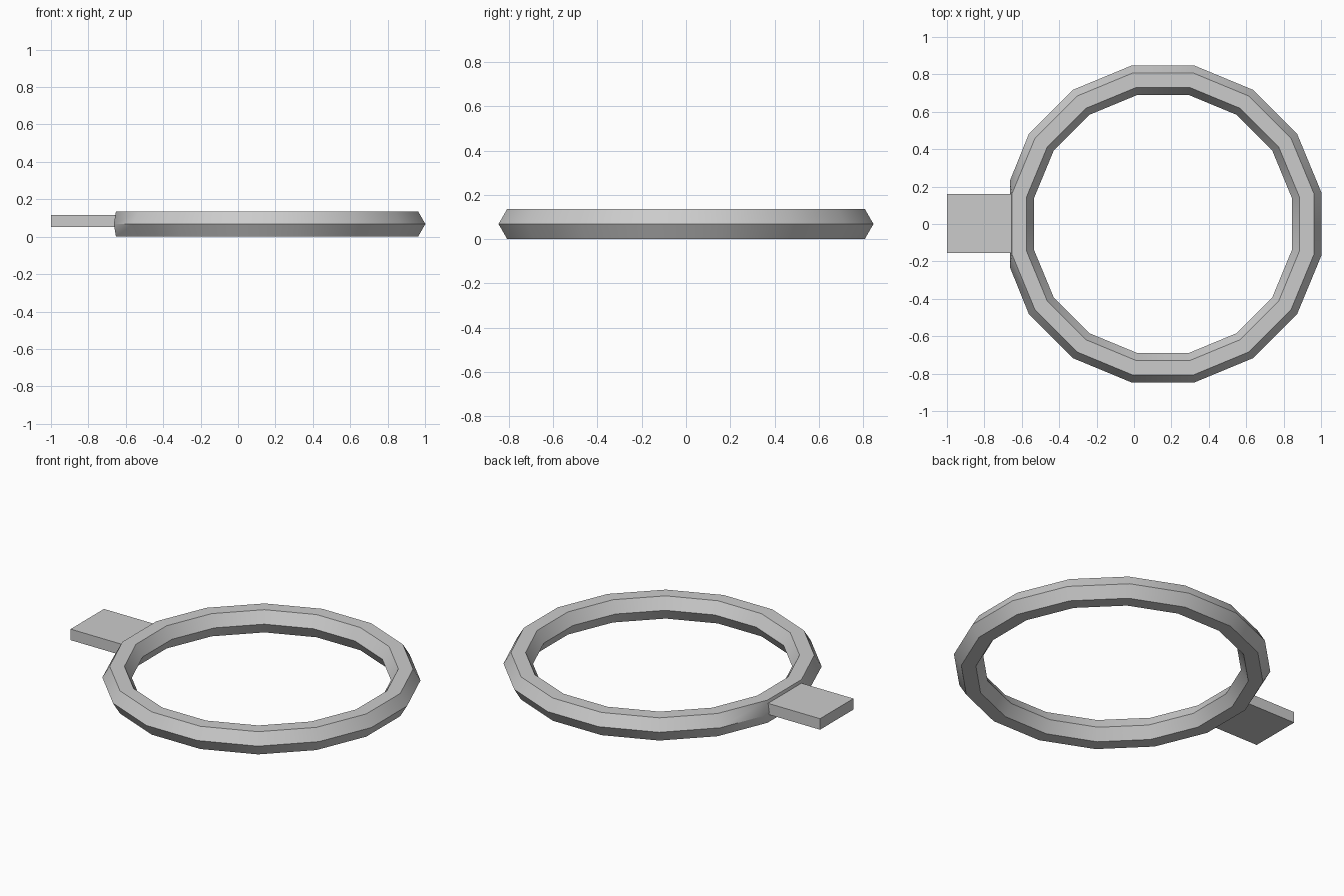
import bpy, math
from mathutils import Matrix

if "Cube" in bpy.data.objects:
    bpy.data.objects.remove(bpy.data.objects["Cube"])

SEGS = 16
HALF = math.pi / SEGS
CX, CZ = 0.155, 0.068

# Ring: 16-sided hoop with a hexagonal cross-section, flats facing the axes
bpy.ops.mesh.primitive_torus_add(major_segments=SEGS, minor_segments=6,
                                 major_radius=0.7685, minor_radius=0.0785)
ring = bpy.context.object
ring.name = "ring"
s = 1 / math.cos(HALF)
ring.data.transform(Matrix.Translation((CX, 0, CZ))
                    @ Matrix.Rotation(HALF, 4, 'Z')
                    @ Matrix.Diagonal((s, s, 1, 1)))

# Clip the outer corner edge where the tab joins
for v in ring.data.vertices:
    if v.co.x < -0.675:
        v.co.x = -0.664
        v.co.y = math.copysign(0.23, v.co.y)
bpy.ops.object.shade_smooth_by_angle(angle=math.radians(30))

# Tab: flat plate sticking out of the ring's left side
x0, x1 = -1.0, -0.655
bpy.ops.mesh.primitive_cube_add(size=1)
tab = bpy.context.object
tab.name = "tab"
tab.data.transform(Matrix.Translation(((x0 + x1) / 2, 0.002, 0.084))
                   @ Matrix.Diagonal((x1 - x0, 0.316, 0.066, 1)))
